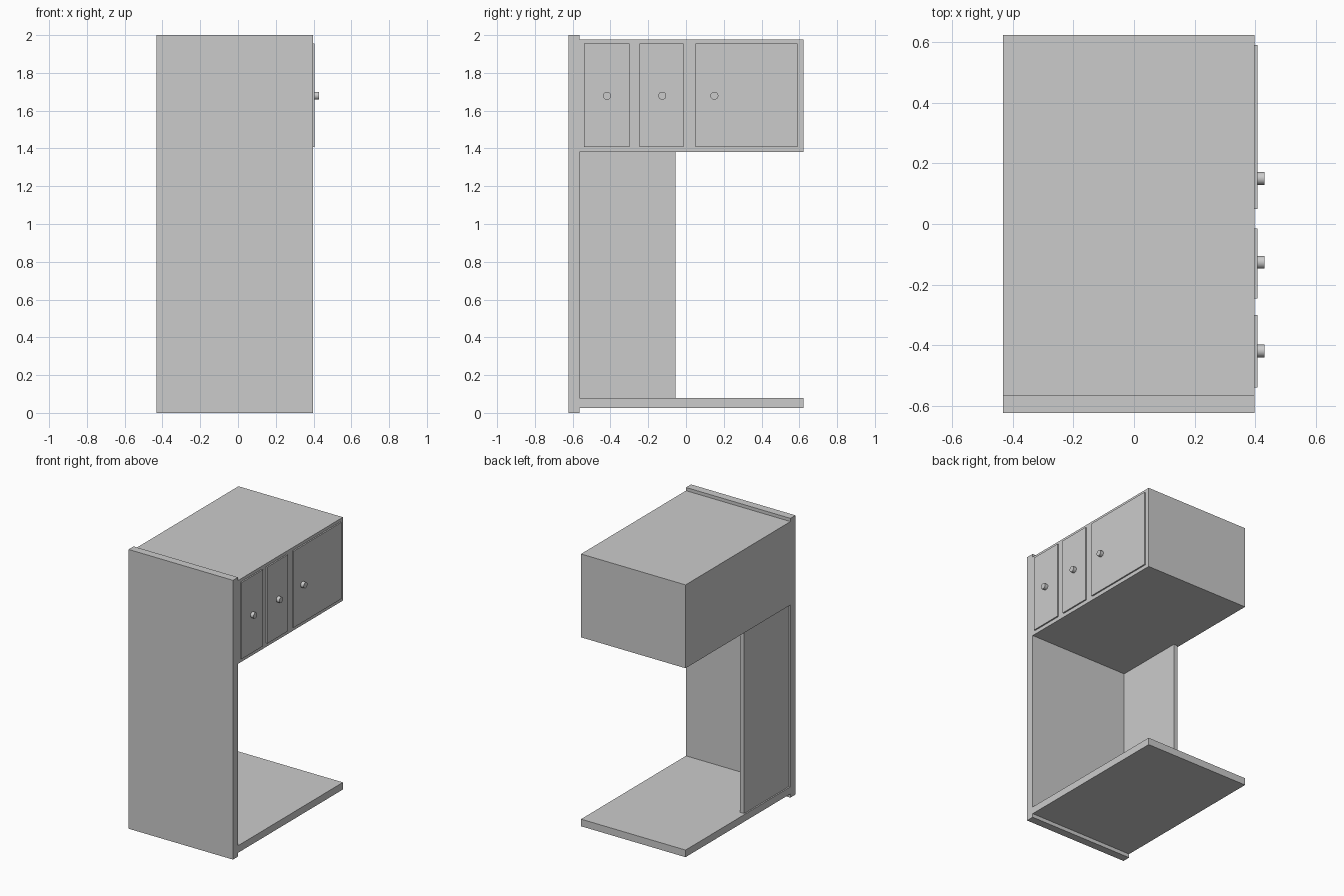
import bpy
import math

if "Cube" in bpy.data.objects:
    bpy.data.objects.remove(bpy.data.objects["Cube"])

BACK, FRONT = -0.432, 0.396   # body depth along x
WALL_IN, END = -0.565, 0.622  # inner face of the tall side and open end along y


def box(name, x, y, z):
    """Axis-aligned box from (min, max) ranges."""
    bpy.ops.mesh.primitive_cube_add(
        size=1, location=[(a + b) / 2 for a, b in (x, y, z)])
    ob = bpy.context.object
    ob.name = name
    ob.scale = [b - a for a, b in (x, y, z)]
    bpy.ops.object.transform_apply(location=False, rotation=False, scale=True)
    return ob


def knob(name, x, y, z, radius):
    """Round pull pointing along +x."""
    bpy.ops.mesh.primitive_cylinder_add(
        vertices=32, radius=radius, depth=x[1] - x[0],
        location=((x[0] + x[1]) / 2, y, z), rotation=(0, math.pi / 2, 0))
    bpy.context.object.name = name
    bpy.ops.object.shade_smooth_by_angle(angle=math.radians(35))


# Carcass: tall side, upper cabinet, base shelf and partial back
box("side_panel", (BACK, FRONT), (-0.622, WALL_IN), (0, 2))
box("upper_cabinet", (BACK, FRONT), (WALL_IN, END), (1.38, 1.977))
box("base_shelf", (BACK, FRONT), (WALL_IN, END), (0.027, 0.078))
box("back_panel", (BACK + 0.01, BACK + 0.042), (WALL_IN, -0.056), (0.078, 1.38))

# Doors with their knobs: y start, y end, knob y
doors = [(-0.539, -0.299, -0.418), (-0.246, -0.014, -0.126), (0.049, 0.59, 0.15)]
for i, (y0, y1, ky) in enumerate(doors, 1):
    box(f"door_{i}", (FRONT, FRONT + 0.01), (y0, y1), (1.407, 1.955))
    knob(f"knob_{i}", (FRONT + 0.01, 0.43), ky, 1.679, 0.021)
